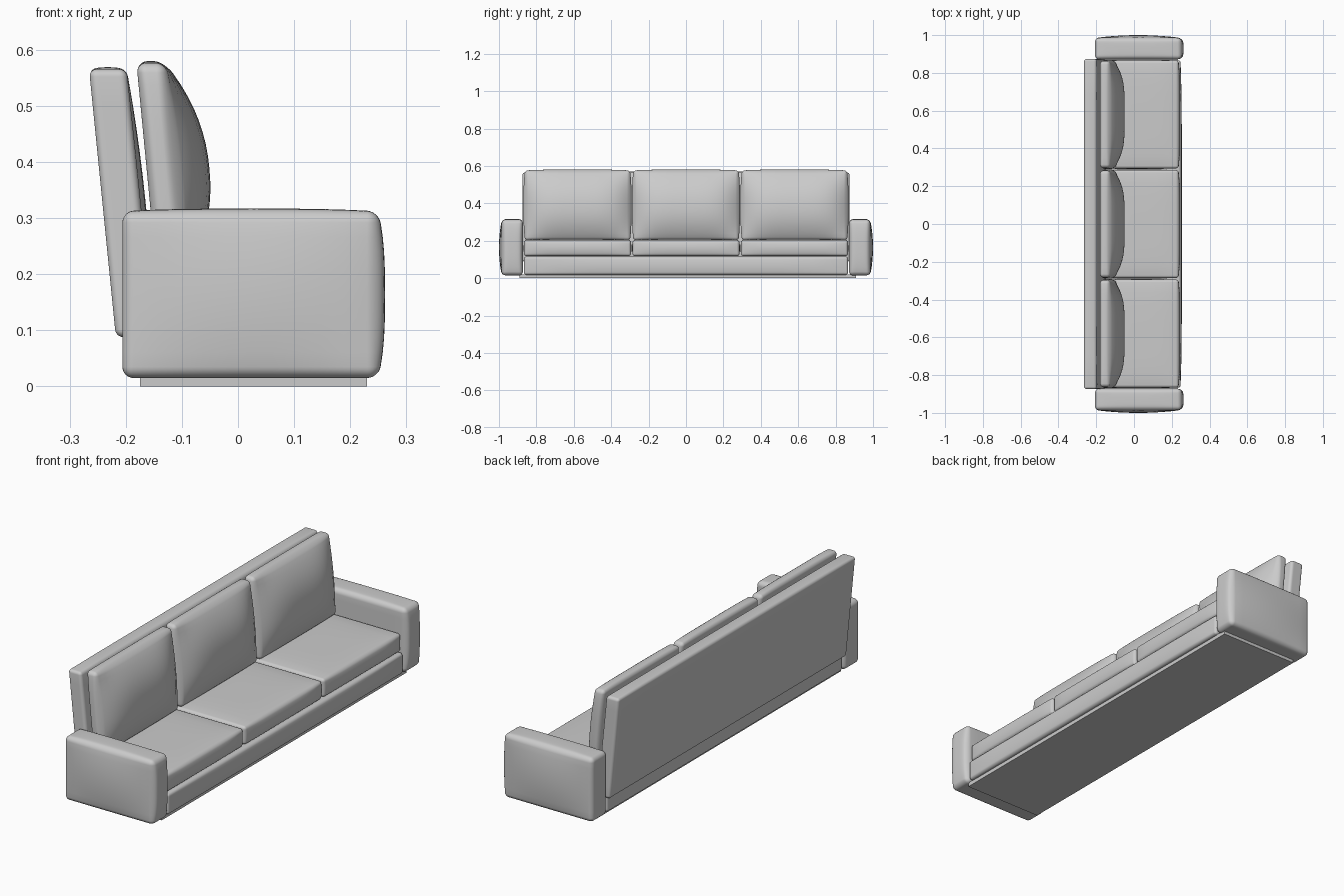
import bpy, bmesh, math
from mathutils import Vector

if "Cube" in bpy.data.objects:
    bpy.data.objects.remove(bpy.data.objects["Cube"])


def stations(h, r, n):
    """Sample positions along one axis: dense in the rounded edges, even between."""
    k = 3
    edge = [h - r + r * math.tan(math.pi / 4 * i / k) for i in range(k + 1)]
    mid = [(h - r) * (2 * i / n - 1) for i in range(1, n)]
    return [-e for e in reversed(edge)] + mid + edge


def cushion(name, lo, hi, r, bulge={}, lean=0.0, n=10):
    """Rounded box; bulge maps (axis, side) to (amount, power u, power v)."""
    lo, hi = Vector(lo), Vector(hi)
    c, h = (lo + hi) / 2, (hi - lo) / 2
    st = [stations(h[a], r, n) for a in range(3)]
    bm = bmesh.new()

    def shape(q):
        inner = Vector([max(-(h[a] - r), min(h[a] - r, q[a])) for a in range(3)])
        p = inner + (q - inner).normalized() * r
        out = p.copy()
        for (a, s), (amt, pu, pv) in bulge.items():
            u, v = [abs(p[b] / h[b]) for b in range(3) if b != a]
            w = max(0, s * p[a] / h[a])
            out[a] += s * amt * w * max(0, 1 - u ** pu) * max(0, 1 - v ** pv)
        out.x += lean * out.z
        return out + c

    for a in range(3):
        b, d = (a + 1) % 3, (a + 2) % 3
        for s in (-1, 1):
            grid = []
            for tu in st[b]:
                row = []
                for tv in st[d]:
                    q = Vector((0, 0, 0))
                    q[a], q[b], q[d] = s * h[a], tu, tv
                    row.append(bm.verts.new(shape(q)))
                grid.append(row)
            for i in range(len(grid) - 1):
                for j in range(len(grid[0]) - 1):
                    f = [grid[i][j], grid[i + 1][j], grid[i + 1][j + 1], grid[i][j + 1]]
                    bm.faces.new(f if s > 0 else f[::-1])
    bmesh.ops.remove_doubles(bm, verts=bm.verts, dist=1e-5)
    bmesh.ops.recalc_face_normals(bm, faces=bm.faces)
    for f in bm.faces:
        f.smooth = True
    me = bpy.data.meshes.new(name)
    bm.to_mesh(me)
    bm.free()
    ob = bpy.data.objects.new(name, me)
    bpy.context.collection.objects.link(ob)
    return ob


# plinth under the sofa
bpy.ops.mesh.primitive_cube_add(size=1, location=(0.0275, 0.01, 0.01))
plinth = bpy.context.object
plinth.name = "plinth"
plinth.scale = (0.405, 1.80, 0.02)

# upholstered base between the arms
cushion("base", (-0.2, -0.866, 0.018), (0.246, 0.866, 0.115), 0.012,
        {(0, 1): (0.007, 8, 2)})

# leaning back panel
cushion("back_panel", (-0.2415, -0.874, 0.088), (-0.1745, 0.874, 0.565), 0.013,
        {(0, 1): (0.01, 8, 2), (2, 1): (0.004, 2, 8)}, lean=-0.1)

# arms with bulged outer, front and top faces
for s, label in ((-1, "right"), (1, "left")):
    y0, y1 = sorted((s * 0.872, s * 0.985))
    cushion("arm_" + label, (-0.206, y0, 0.015), (0.25, y1, 0.312), 0.02,
            {(1, s): (0.015, 2, 2), (0, 1): (0.012, 4, 3), (2, 1): (0.005, 3, 3)})

# three seat cushions and three back cushions
for i in (-1, 0, 1):
    y = i * 0.58
    cushion(f"seat_cushion_{i + 2}", (-0.18, y - 0.285, 0.118), (0.235, y + 0.285, 0.203),
            0.013, {(2, 1): (0.007, 4, 4), (0, 1): (0.009, 6, 2), (1, 1): (0.003, 4, 2),
                    (1, -1): (0.003, 4, 2)})
    cushion(f"back_cushion_{i + 2}", (-0.163, y - 0.281, 0.203), (-0.111, y + 0.281, 0.575),
            0.016, {(0, 1): (0.06, 4, 2.2), (1, 1): (0.008, 3, 3), (1, -1): (0.008, 3, 3),
                    (2, 1): (0.005, 2, 6)}, lean=-0.096, n=16)
